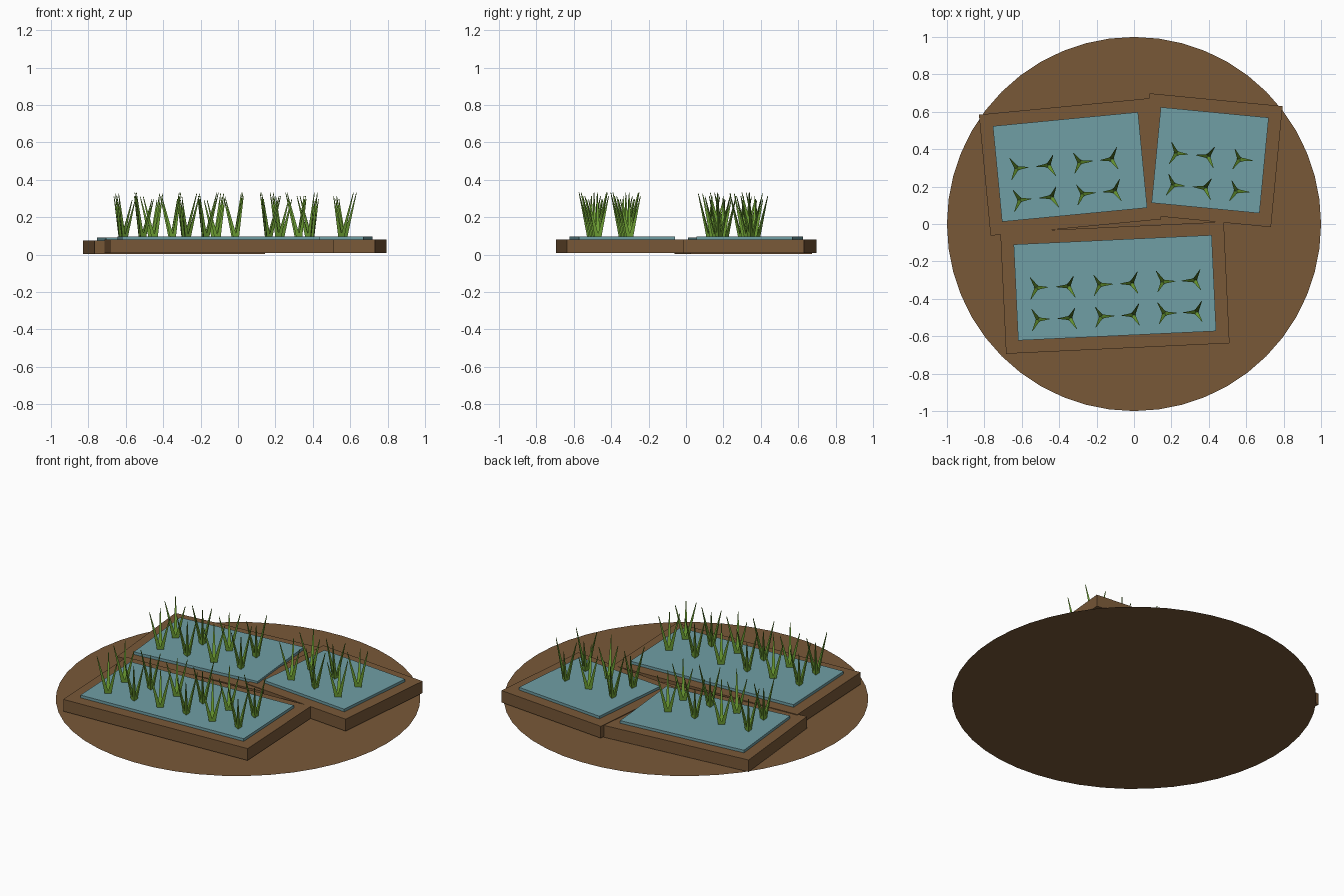
import bpy, bmesh, math
from mathutils import Vector, Matrix

if "Cube" in bpy.data.objects:
    bpy.data.objects.remove(bpy.data.objects["Cube"])


def make_material(name, rgb):
    mat = bpy.data.materials.new(name)
    mat.use_nodes = True
    color = (*rgb, 1.0)
    mat.diffuse_color = color
    bsdf = next(n for n in mat.node_tree.nodes if n.type == 'BSDF_PRINCIPLED')
    bsdf.inputs["Base Color"].default_value = color
    bsdf.inputs["Roughness"].default_value = 0.9
    return mat


EARTH = make_material("earth_brown", (0.19, 0.098, 0.039))
WATER = make_material("water_blue", (0.16, 0.345, 0.375))
GRASS = make_material("shoot_green", (0.16, 0.36, 0.035))


def add_object(name, bm, mat, place=Matrix()):
    mesh = bpy.data.meshes.new(name)
    bm.to_mesh(mesh)
    bm.free()
    mesh.materials.append(mat)
    obj = bpy.data.objects.new(name, mesh)
    obj.matrix_world = place
    bpy.context.collection.objects.link(obj)
    return obj


def add_slab(name, width, depth, bottom, top, mat, place):
    bm = bmesh.new()
    bmesh.ops.create_cube(bm, size=1)
    bmesh.ops.scale(bm, vec=(width, depth, top - bottom), verts=bm.verts)
    bmesh.ops.translate(bm, vec=(0, 0, (top + bottom) / 2), verts=bm.verts)
    return add_object(name, bm, mat, place)


def add_blade(bm, base, tip):
    # Slim three-sided spike between two points, flat side facing inward
    axis = tip - base
    matrix = (Matrix.Translation((base + tip) / 2)
              @ axis.to_track_quat('Z', 'Y').to_matrix().to_4x4()
              @ Matrix.Rotation(math.pi, 4, 'Z'))
    bmesh.ops.create_cone(bm, cap_ends=True, segments=3, radius1=0.013,
                          radius2=0.002, depth=axis.length, matrix=matrix)


BANK_BOTTOM, BANK_TOP, WATER_TOP = 0.008, 0.08, 0.096
BANK_MARGIN, SPACING = 0.068, 0.169
FIELD_DEPTH = 0.514


def add_shoots(name, columns, shift, place):
    bm = bmesh.new()
    for row_y in (0.02, -0.15):
        for col in range(columns):
            x = (col - (columns - 1) / 2) * SPACING + shift
            center = Vector((x, row_y, WATER_TOP))
            for blade in range(3):
                angle = math.radians(120 * blade + 180 * (col % 2))
                out = Vector((math.cos(angle), math.sin(angle), 0))
                height = 0.2 + 0.0175 * ((col + blade) % 3)
                tip = center + out * (0.008 + height * 0.26)
                tip.z += height
                add_blade(bm, center + out * 0.008, tip)
    add_object(name, bm, GRASS, place)


# Flat round ground
ground = bmesh.new()
bmesh.ops.create_circle(ground, cap_ends=True, segments=48, radius=1)
add_object("ground_disc", ground, EARTH)

# Flooded fields: name, centre, turn, water width, shoot columns, shoot shift
FIELDS = [
    ("back_right_field", (-0.342, 0.305, -0.004), 5.5, 0.78, 4, -0.03),
    ("back_left_field", (0.407, 0.341, 0), -5.5, 0.58, 3, -0.013),
    ("front_field", (-0.102, -0.341, 0), 2.7, 1.06, 6, 0.005),
]
for name, center, turn, width, columns, shift in FIELDS:
    place = (Matrix.Translation(center)
             @ Matrix.Rotation(math.radians(turn), 4, 'Z'))
    add_slab(name + "_bank", width + 2 * BANK_MARGIN,
             FIELD_DEPTH + 2 * BANK_MARGIN, BANK_BOTTOM, BANK_TOP, EARTH, place)
    add_slab(name + "_water", width, FIELD_DEPTH, BANK_TOP, WATER_TOP, WATER, place)
    add_shoots(name + "_shoots", columns, shift, place)
